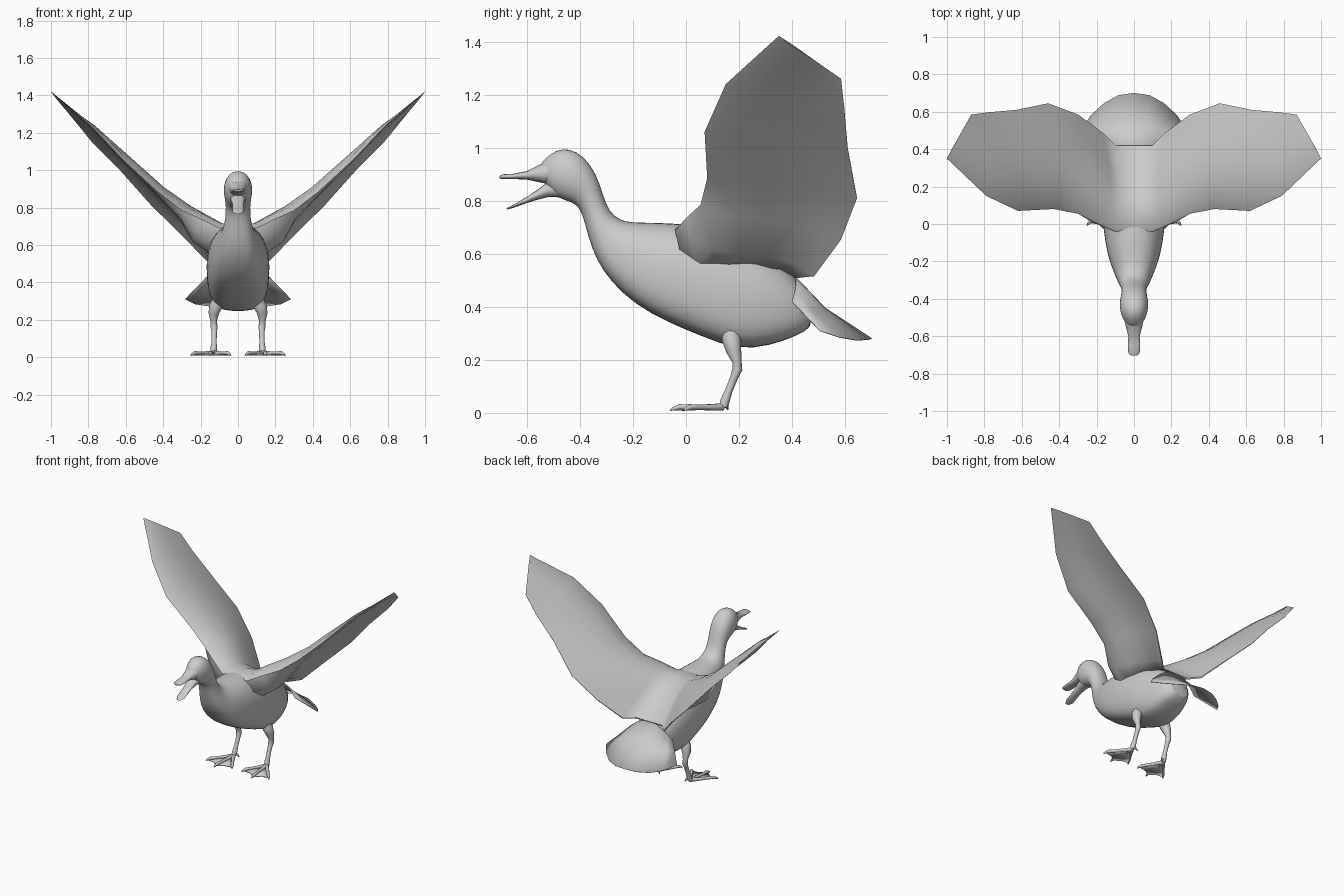
import bpy, bmesh, math
from mathutils import Vector

if "Cube" in bpy.data.objects:
    bpy.data.objects.remove(bpy.data.objects["Cube"])


def make(name, verts, faces, mirror=False, angle=50):
    me = bpy.data.meshes.new(name)
    me.from_pydata([tuple(v) for v in verts], [], faces)
    bm = bmesh.new()
    bm.from_mesh(me)
    bmesh.ops.recalc_face_normals(bm, faces=bm.faces)
    bm.to_mesh(me)
    bm.free()
    ob = bpy.data.objects.new(name, me)
    bpy.context.collection.objects.link(ob)
    bpy.ops.object.select_all(action='DESELECT')
    ob.select_set(True)
    bpy.context.view_layer.objects.active = ob
    bpy.ops.object.shade_smooth_by_angle(angle=math.radians(angle))
    if mirror:
        ob.modifiers.new("Mirror", 'MIRROR')
    return ob


def loft(name, rings, mirror=False, angle=50, caps=True):
    """Skin closed rings of equal length and cap both ends."""
    n = len(rings[0])
    verts = [v for r in rings for v in r]
    faces = [(i * n + k, i * n + (k + 1) % n, (i + 1) * n + (k + 1) % n, (i + 1) * n + k)
             for i in range(len(rings) - 1) for k in range(n)]
    last = (len(rings) - 1) * n
    if caps:
        faces += [tuple(range(n)), tuple(range(last, last + n))]
    return make(name, verts, faces, mirror, angle)


def spow(x, p):
    return math.copysign(abs(x) ** p, x)


def profile_loft(name, sections, n=20):
    """Sections: top y,z / bottom y,z / half width / optional squareness of the lower half."""
    rings = []
    for yt, zt, yb, zb, w, *sq in sections:
        top, bot = Vector((0, yt, zt)), Vector((0, yb, zb))
        c, h = (top + bot) / 2, (top - bot) / 2
        ring = []
        for k in range(n):
            a = 2 * math.pi * k / n
            low = sq and math.cos(a) < -1e-6
            s = spow(math.sin(a), sq[0] if low else 0.85)
            q = spow(math.cos(a), 0.8 if low else 1)
            ring.append(c + h * q + Vector((w * s, 0, 0)))
        rings.append(ring)
    return loft(name, rings)


def tube(name, path, n=10):
    """Path of x,y,z,radius; mirrored to the other side."""
    pts = [Vector(p[:3]) for p in path]
    rings = []
    for i, p in enumerate(path):
        d = (pts[min(i + 1, len(pts) - 1)] - pts[max(i - 1, 0)]).normalized()
        u = d.cross(Vector((1, 0.1, 0))).normalized()
        v = d.cross(u)
        rings.append([pts[i] + p[3] * (u * math.cos(2 * math.pi * k / n) + v * math.sin(2 * math.pi * k / n))
                      for k in range(n)])
    return loft(name, rings, True)


# Body, neck and head in one skin
body = profile_loft("body", [
    (-.56, .93, -.53, .865, .03), (-.525, .966, -.51, .833, .054),
    (-.49, .993, -.485, .812, .069), (-.44, 1.0, -.445, .797, .078),
    (-.385, .97, -.417, .787, .075), (-.338, .905, -.397, .762, .067),
    (-.312, .82, -.383, .72, .065), (-.29, .76, -.368, .66, .073),
    (-.25, .728, -.338, .575, .09, .7), (-.206, .719, -.285, .495, .112, .65),
    (-.12, .72, -.195, .408, .145, .6), (0, .715, -.065, .337, .165, .55),
    (.1, .70, .06, .287, .171, .55), (.2, .665, .19, .235, .168, .55),
    (.3, .61, .315, .25, .15, .55), (.4, .53, .42, .29, .115, .6),
    (.48, .43, .48, .323, .07, .7)], 20)
body.modifiers.new("Subdivision", 'SUBSURF').levels = 1
body.modifiers[-1].render_levels = 1

# Open beak
profile_loft("upper_beak", [
    (-.50, .96, -.50, .86, .056), (-.55, .937, -.535, .866, .046),
    (-.60, .912, -.60, .88, .031), (-.65, .902, -.65, .882, .034),
    (-.69, .90, -.69, .882, .031), (-.703, .894, -.703, .885, .016)], 14)
profile_loft("lower_beak", [
    (-.48, .885, -.46, .813, .045), (-.525, .868, -.52, .814, .038),
    (-.56, .842, -.565, .803, .031), (-.60, .815, -.605, .79, .029),
    (-.65, .785, -.655, .772, .03), (-.674, .774, -.678, .767, .016)], 14)

# Wings: leading point, trailing point, upper and lower thickness, camber
stations = [
    ((0, -.05, .70), (0, .42, .515), .03, .05, .035),
    ((.10, -.04, .69), (.10, .42, .515), .05, .14, .035),
    ((.19, .00, .735), (.165, .485, .52), .05, .125, .045),
    ((.30, .055, .785), (.30, .585, .655), .038, .055, .05),
    ((.43, .08, .885), (.46, .645, .81), .027, .03, .045),
    ((.62, .07, 1.06), (.63, .61, 1.0), .02, .02, .04),
    ((.79, .15, 1.24), (.78, .597, 1.15), .012, .012, .025),
    ((1.0, .35, 1.422), (.87, .585, 1.26), .003, .003, 0)]
outline = [(0, 0), (.07, .65), (.25, 1), (.45, .8), (.65, .4), (.85, .12), (1, .05)]
rings = []
for i, (lead, trail, up, down, camber) in enumerate(stations):
    a, b = Vector(lead), Vector(trail)
    prev, nxt = stations[max(i - 1, 0)], stations[min(i + 1, len(stations) - 1)]
    span = Vector(nxt[0]) + Vector(nxt[1]) - Vector(prev[0]) - Vector(prev[1])
    if i == 0:
        span = Vector((1, 0, 0))
    normal = span.cross(b - a).normalized()
    upper = [a.lerp(b, s) + normal * (camber * 4 * s * (1 - s) + up * t) for s, t in outline]
    lower = [a.lerp(b, s) + normal * (camber * 4 * s * (1 - s) - down * t) for s, t in outline[1:]]
    rings.append(upper + lower[::-1])
wings = loft("wings", rings, True, 60, caps=False)

# Tail fan: root row, middle row, rim row
root = [(0, .41, .515), (.06, .415, .505), (.10, .415, .485), (.14, .41, .455), (.175, .40, .42)]
rim = [(0, .70, .28), (.085, .687, .277), (.16, .645, .274), (.23, .58, .285), (.282, .505, .31)]
rows = [[Vector(a).lerp(Vector(b), f) for a, b in zip(root, rim)] for f in (0, .45, 1)]
rows[1] = [v - Vector((0, .015, .015)) * (1 - k / 4) for k, v in enumerate(rows[1])]
full = [[Vector((-v.x, v.y, v.z)) for v in r[:0:-1]] + r for r in rows]
m = len(full[0])
tail = make("tail_fan", [v for r in full for v in r],
            [(r * m + k, r * m + k + 1, (r + 1) * m + k + 1, (r + 1) * m + k)
             for r in range(2) for k in range(m - 1)])
solid = tail.modifiers.new("Thickness", 'SOLIDIFY')
solid.thickness, solid.offset = .004, 0

# Legs
tube("legs", [(.10, .165, .32, .03), (.118, .172, .275, .036), (.13, .18, .235, .029), (.13, .193, .19, .017),
              (.128, .194, .165, .019), (.127, .182, .135, .015), (.128, .162, .085, .014),
              (.13, .147, .045, .018), (.132, .14, .022, .016)])

# Toes with a knuckle near each claw
heel = Vector((.132, .138, .022))
tips = {"inner": (.038, -.015, .01), "middle": (.15, -.06, .012), "outer": (.252, -.008, .01)}
for label, tip in tips.items():
    path = []
    for f, z, r in ((0, .022, .014), (.35, .021, .011), (.6, .021, .010),
                    (.82, .022, .011), (.93, .016, .007), (1, .010, .003)):
        p = heel.lerp(Vector(tip), f)
        path.append((p.x, p.y, z, r))
    tube(label + "_toes", path, 8)
tube("hind_toes", [(.128, .145, .045, .009), (.112, .153, .028, .007), (.10, .157, .012, .003)], 8)

# Webbing between the toes
web = [(heel.x, heel.y, .016), (.05, .0, .012), (.10, -.005, .012),
       (.148, -.04, .012), (.19, -.002, .012), (.238, .005, .012)]
feet = make("foot_webs", web, [(0, i, i + 1) for i in range(1, 5)], True)
solid = feet.modifiers.new("Thickness", 'SOLIDIFY')
solid.thickness, solid.offset = .006, 0
